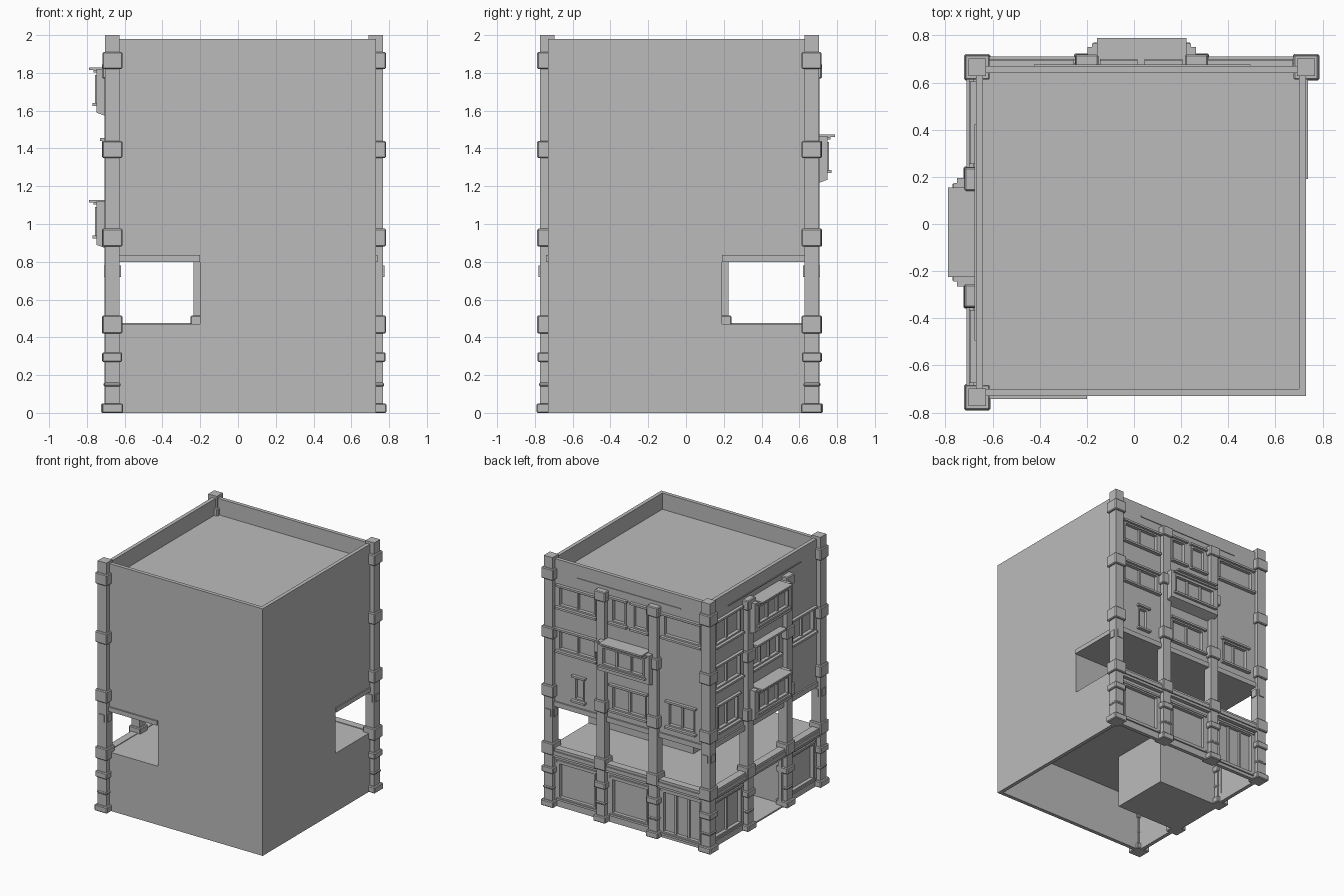
import bpy, bmesh
from mathutils import Vector

if "Cube" in bpy.data.objects:
    bpy.data.objects.remove(bpy.data.objects["Cube"], do_unlink=True)

stone = bpy.data.materials.new("plain_grey")
stone.use_nodes = True
stone.diffuse_color = (0.5, 0.5, 0.5, 1)
bsdf = next(n for n in stone.node_tree.nodes if n.type == "BSDF_PRINCIPLED")
bsdf.inputs["Base Color"].default_value = stone.diffuse_color
bsdf.inputs["Roughness"].default_value = 0.9

# Each side maps (along wall, outward distance, height) to world space
SIDES = {
    "back": lambda u, d, z: Vector((u, 0.67 + d, z)),
    "street": lambda u, d, z: Vector((-0.67 - d, u, z)),
    "front": lambda u, d, z: Vector((u, -0.73 - d, z)),
    "left": lambda u, d, z: Vector((0.73 + d, u, z)),
}


def finish(name, bm, bevel=0):
    mesh = bpy.data.meshes.new(name)
    bm.to_mesh(mesh)
    bm.free()
    mesh.materials.append(stone)
    ob = bpy.data.objects.new(name, mesh)
    bpy.context.collection.objects.link(ob)
    if bevel:
        mod = ob.modifiers.new("chamfer", "BEVEL")
        mod.width, mod.segments = bevel, 1
    return ob


def add_box(bm, a, b):
    lo = Vector([min(p) for p in zip(a, b)])
    hi = Vector([max(p) for p in zip(a, b)])
    vs = bmesh.ops.create_cube(bm, size=1)["verts"]
    for v in vs:
        v.co = (lo + hi) / 2 + v.co * (hi - lo)
    return vs


def box(name, a, b):
    bm = bmesh.new()
    add_box(bm, a, b)
    return finish(name, bm)


def side_box(bm, side, u0, u1, d0, d1, z0, z1):
    return add_box(bm, SIDES[side](u0, d0, z0), SIDES[side](u1, d1, z1))


def wall(name, side, u0, u1, z0, z1, holes=(), d=0, thick=0.03):
    """Slab whose outer face is at d, with rectangular openings."""
    us = sorted({u0, u1, *[u for h in holes for u in h[:2]]})
    zs = sorted({z0, z1, *[z for h in holes for z in h[2:]]})
    bm = bmesh.new()
    for ua, ub in zip(us, us[1:]):
        for za, zb in zip(zs, zs[1:]):
            u, z = (ua + ub) / 2, (za + zb) / 2
            if any(h[0] < u < h[1] and h[2] < z < h[3] for h in holes):
                continue
            bm.faces.new([bm.verts.new(SIDES[side](p, d - thick / 2, q))
                          for p, q in ((ua, za), (ub, za), (ub, zb), (ua, zb))])
    bmesh.ops.remove_doubles(bm, verts=bm.verts, dist=0.0001)
    bmesh.ops.recalc_face_normals(bm, faces=bm.faces)
    mod = finish(name, bm).modifiers.new("thickness", "SOLIDIFY")
    mod.thickness, mod.offset = thick, 0


def window(name, side, hole, bars=1, d=0, sill=0.03, lintel=0.02):
    """Pane, frame, upright bars, sill and lintel for one opening."""
    u0, u1, z0, z1 = hole
    f = 0.012
    bm = bmesh.new()
    side_box(bm, side, u0, u1, d - 0.028, d - 0.022, z0, z1)
    for a, b, p, q in ((u0, u0 + f, z0, z1), (u1 - f, u1, z0, z1),
                       (u0, u1, z0, z0 + f), (u0, u1, z1 - f, z1)):
        side_box(bm, side, a, b, d - 0.024, d + 0.006, p, q)
    for i in range(bars):
        u = u0 + (u1 - u0) * (i + 1) / (bars + 1)
        side_box(bm, side, u - 0.008, u + 0.008, d - 0.024, d - 0.005, z0, z1)
    if sill:
        side_box(bm, side, u0 - 0.015, u1 + 0.015, d, d + sill, z0 - 0.016, z0)
    if lintel:
        side_box(bm, side, u0 - 0.015, u1 + 0.015, d, d + lintel, z1, z1 + 0.016)
    finish(name, bm)


def bay_window(name, side, c, z0):
    """Projecting window box with a sloped underside and a cornice."""
    bm = bmesh.new()
    vs = side_box(bm, side, c - 0.23, c + 0.23, 0, 0.05, z0, z0 + 0.23)
    finish(name + "_core", bm)
    bm = bmesh.new()
    side_box(bm, side, c - 0.19, c + 0.19, 0, 0.12, z0 + 0.225, z0 + 0.238)
    side_box(bm, side, c - 0.21, c + 0.21, 0, 0.095, z0 + 0.212, z0 + 0.225)
    # sloped base wedge
    vs = side_box(bm, side, c - 0.23, c + 0.23, 0, 0.08, z0 - 0.03, z0 + 0.03)
    outer = SIDES[side](0, 0.08, 0) - SIDES[side](0, 0, 0)
    front = max(v.co.dot(outer) for v in vs)
    for v in vs:
        if v.co.z < z0 and v.co.dot(outer) > front - 0.001:
            v.co.z += 0.03
    finish(name + "_cornice_and_base", bm)
    hole = (c - 0.19, c + 0.19, z0 + 0.05, z0 + 0.2)
    wall(name + "_face", side, c - 0.23, c + 0.23, z0 + 0.02, z0 + 0.23, [hole], d=0.08)
    window(name + "_glazing", side, hole, 2, d=0.08, sill=0.02, lintel=0)


# Main masses: open-bottomed ground storey, open terrace storey, upper block
box("terrace_floor", (-0.68, -0.72, 0.43), (0.72, 0.68, 0.47))
box("terrace_inner_block", (-0.2, -0.71, 0.47), (0.71, 0.19, 0.8))
box("upper_block", (-0.645, -0.71, 0.8), (0.71, 0.645, 1.85))
wall("front_wall", "front", -0.67, 0.73, 0, 1.98, [(-0.67, -0.2, 0.47, 0.8)])
wall("left_wall", "left", -0.73, 0.67, 0, 1.98, [(0.19, 0.67, 0.47, 0.8)])
bm = bmesh.new()
side_box(bm, "front", -0.67, -0.2, 0, 0.012, 0.8, 0.835)
side_box(bm, "left", 0.19, 0.67, 0, 0.008, 0.8, 0.835)
finish("opening_lintels", bm)

# Openings of the two decorated facades: (u0, u1, z0, z1), bars
UPPER = {
    "back": [((0.33, 0.66, 1.61, 1.77), 1), ((-0.13, 0.0, 1.61, 1.8), 0),
             ((0.06, 0.19, 1.61, 1.8), 0), ((-0.6, -0.27, 1.62, 1.79), 0),
             ((0.33, 0.66, 1.26, 1.42), 1), ((-0.12, 0.19, 0.91, 1.1), 1),
             ((0.43, 0.52, 0.9, 1.08), 0), ((-0.55, -0.31, 0.91, 1.1), 1)],
    "street": [((0.27, 0.59, 1.61, 1.8), 1), ((0.27, 0.59, 1.26, 1.44), 1),
               ((0.3, 0.56, 0.92, 1.12), 1), ((-0.22, 0.12, 1.25, 1.44), 2),
               ((-0.66, -0.38, 1.26, 1.44), 1)],
}
LOWER = {
    "back": [((0.33, 0.66, 0.07, 0.36), 0), ((-0.13, 0.19, 0.07, 0.36), 0),
             ((-0.6, -0.26, 0.04, 0.38), 2)],
    "street": [((0.26, 0.6, 0.07, 0.36), 1), ((-0.66, -0.37, 0.07, 0.36), 0)],
}
ENTRANCE = (-0.25, 0.14, 0, 0.4)
SPAN = {"back": (-0.67, 0.73), "street": (-0.73, 0.67)}
COLUMNS = {"back": (-0.2, 0.265), "street": (-0.305, 0.19)}

for side, (u0, u1) in SPAN.items():
    upper, lower = UPPER[side], LOWER[side]
    door = [ENTRANCE] if side == "street" else []
    wall(side + "_upper_wall", side, u0, u1, 0.8, 1.98, [h for h, n in upper])
    wall(side + "_ground_wall", side, u0, u1, 0, 0.47, [h for h, n in lower] + door)
    for i, (h, n) in enumerate(upper):
        deep = 0.06 if h == (-0.22, 0.12, 1.25, 1.44) else 0.025
        window(f"{side}_window_{i + 1}", side, h, n, lintel=deep)
    for i, (h, n) in enumerate(lower):
        window(f"{side}_shopfront_{i + 1}", side, h, n, sill=0.012, lintel=0.012)
    # string courses, thin fascia strip and plinth
    bm = bmesh.new()
    for d, z0, z1 in ((0.03, 0.405, 0.425), (0.04, 0.425, 0.455), (0.03, 0.455, 0.475),
                      (0.012, 0.8, 0.84)):
        side_box(bm, side, u0, u1, -0.03, d, z0, z1)
    mid = 0.035 if side == "back" else -0.035
    side_box(bm, side, mid - 0.46, mid + 0.46, 0, 0.006, 1.87, 1.878)
    finish(side + "_string_courses", bm)

bay_window("back_bay", "back", 0.0325, 1.235)
for label, z in (("lower", 0.89), ("upper", 1.59)):
    bay_window(f"street_{label}_bay", "street", -0.035, z)

# Entrance lobby behind the street facade
bm = bmesh.new()
for a, b in (((-0.68, -0.3, 0), (-0.1, 0.19, 0.012)),
             ((-0.12, -0.3, 0), (-0.1, 0.19, 0.44)),
             ((-0.65, -0.3, 0), (-0.1, -0.28, 0.44)),
             ((-0.65, 0.17, 0), (-0.1, 0.19, 0.44))):
    add_box(bm, a, b)
finish("entrance_lobby", bm)


def column(name, x, y, half, top, collars):
    """Square pier with wider chamfered collars."""
    box(name + "_shaft", (x - half, y - half, 0), (x + half, y + half, top))
    bm = bmesh.new()
    for z0, z1, extra in collars:
        r = half + extra
        add_box(bm, (x - r, y - r, z0), (x + r, y + r, z1))
    finish(name + "_collars", bm, bevel=0.006)


BASE = [(0, 0.05, 0.018), (0.14, 0.16, 0.006), (0.27, 0.32, 0.014), (0.42, 0.515, 0.015)]
SHARED = BASE + [(0.88, 0.975, 0.015), (1.35, 1.44, 0.015)]
CORNERS = ((-0.665, 0.665), (0.73, 0.665), (-0.665, -0.735))
for i, (x, y) in enumerate(CORNERS):
    column(f"corner_column_{i + 1}", x, y, 0.038, 2.0, SHARED + [(1.82, 1.91, 0.015)])
for side, places in COLUMNS.items():
    for i, u in enumerate(places):
        p = SIDES[side](u, 0, 0)
        column(f"{side}_column_{i + 1}", p.x, p.y, 0.036, 1.84, SHARED + [(1.77, 1.85, 0.013)])

# Small plaques on the corner columns
bm = bmesh.new()
for x, y in CORNERS:
    for dx, dy in ((0, 1), (0, -1), (1, 0), (-1, 0)):
        px, py = x + dx * 0.041, y + dy * 0.041
        hx, hy = (0.004, 0.024) if dx else (0.024, 0.004)
        add_box(bm, (px - hx, py - hy, 0.72), (px + hx, py + hy, 0.78))
finish("column_plaques", bm)
